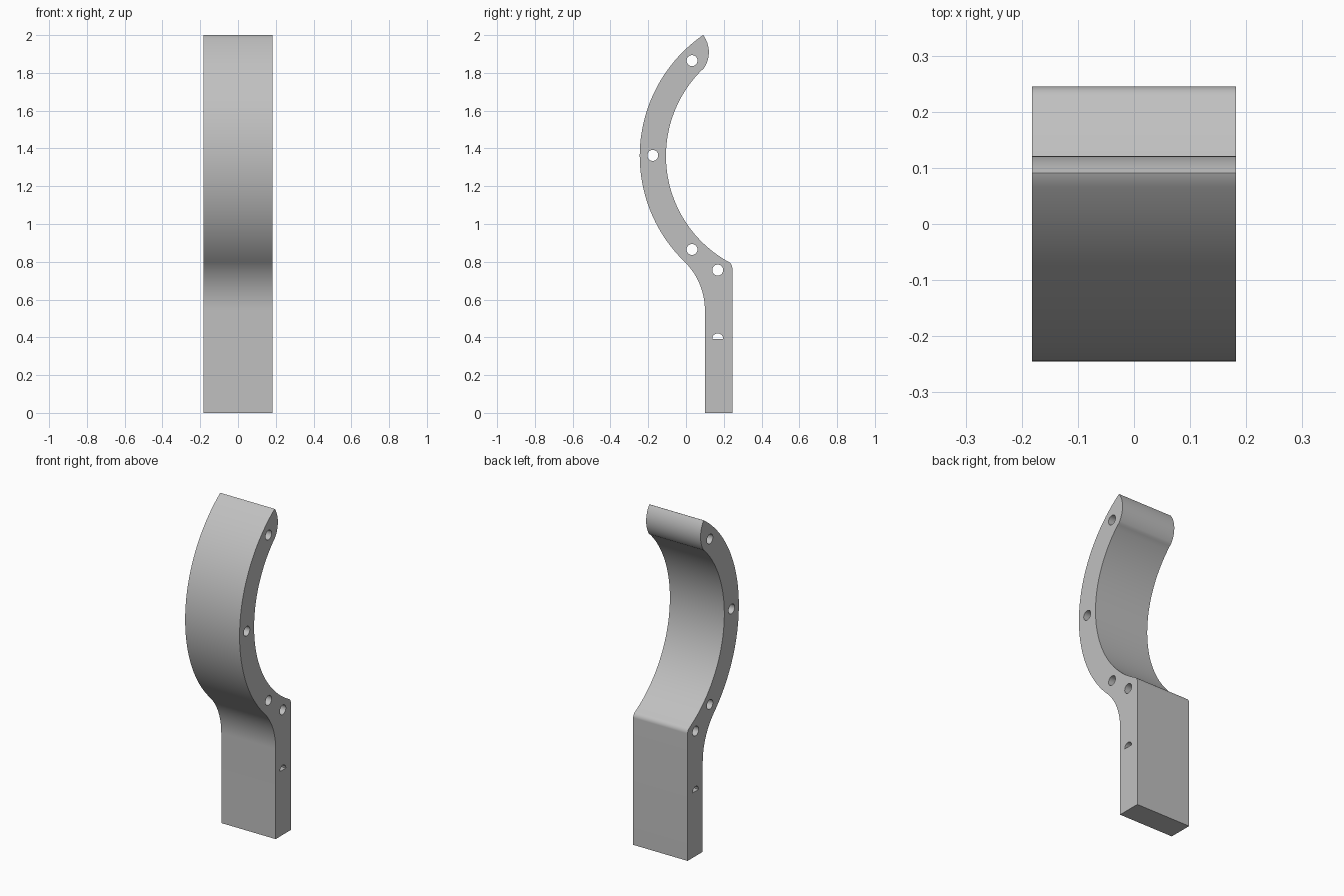
import bpy
import bmesh
from math import radians, degrees, cos, sin, atan2, sqrt
from mathutils import Matrix

cube = bpy.data.objects.get("Cube")
if cube:
    bpy.data.objects.remove(cube, do_unlink=True)

HALF_WIDTH = 0.182
FRONT, BACK = 0.1, 0.245                  # faces of the straight leg
BOW = (0.534, 1.36)                       # shared centre of the curved arm
R_OUT, R_IN = 0.779, 0.64
HOLE_R = 0.029


def arc(centre, r, start, end, steps):
    """Points on an arc, angles in degrees."""
    angles = [radians(start + (end - start) * i / steps) for i in range(steps + 1)]
    return [(centre[0] + r * cos(a), centre[1] + r * sin(a)) for a in angles]


def tangent_centre(y, distance):
    """Centre at depth y, below the bow centre, at a given distance from it."""
    z = BOW[1] - sqrt(distance ** 2 - (BOW[0] - y) ** 2)
    return (y, z), degrees(atan2(BOW[1] - z, BOW[0] - y))


# Side profile: curved arm, rounded shoulder, straight leg, front blend, nose
r_shoulder, r_blend = 0.035, 0.36
shoulder, shoulder_angle = tangent_centre(BACK - r_shoulder, R_IN + r_shoulder)
blend, blend_angle = tangent_centre(FRONT - r_blend, R_OUT + r_blend)
outline = arc(BOW, R_IN, 134.8, 180 + shoulder_angle, 48)
outline += arc(shoulder, r_shoulder, shoulder_angle, 0, 10)[1:]
outline += [(BACK, 0), (FRONT, 0)]
outline += arc(blend, r_blend, 0, blend_angle, 20)
outline += arc(BOW, R_OUT, 180 + blend_angle, 124.8, 48)[1:]
outline += arc((-0.03, 1.91), 0.151, 36.6, -36.6, 16)

# Cross holes, the lowest one a half round
hole_centres = [(0.032, 1.865), (-0.176, 1.363), (0.032, 0.865), (0.168, 0.756)]
loops = [outline] + [arc(c, HOLE_R, 0, 360, 28)[:-1] for c in hole_centres]
loops.append(arc((0.168, 0.392), HOLE_R, 0, 180, 14))

# Filled profile, extruded to the full width
curve = bpy.data.curves.new("profile", "CURVE")
curve.dimensions = "2D"
curve.fill_mode = "BOTH"
curve.extrude = HALF_WIDTH
for loop in loops:
    spline = curve.splines.new("POLY")
    spline.points.add(len(loop) - 1)
    for point, (y, z) in zip(spline.points, loop):
        point.co = (y, z, 0, 1)
    spline.use_cyclic_u = True
bracket = bpy.data.objects.new("curved_bracket", curve)
bpy.context.collection.objects.link(bracket)
bpy.ops.object.select_all(action="DESELECT")
bracket.select_set(True)
bpy.context.view_layer.objects.active = bracket
bpy.ops.object.convert(target="MESH")
bracket = bpy.context.view_layer.objects.active

# Stand the profile upright and weld it into one solid
bm = bmesh.new()
bm.from_mesh(bracket.data)
bm.transform(Matrix(((0, 0, 1, 0), (1, 0, 0, 0), (0, 1, 0, 0), (0, 0, 0, 1))))
bmesh.ops.remove_doubles(bm, verts=bm.verts, dist=0.0001)
bmesh.ops.recalc_face_normals(bm, faces=bm.faces)
bm.to_mesh(bracket.data)
bm.free()

# Plain grey finish
grey = bpy.data.materials.new("light_grey")
grey.use_nodes = True
colour = (0.53, 0.53, 0.53, 1)
grey.diffuse_color = colour
grey.node_tree.nodes["Principled BSDF"].inputs["Base Color"].default_value = colour
bracket.data.materials.clear()
bracket.data.materials.append(grey)
bpy.ops.object.shade_smooth_by_angle(angle=radians(30))
